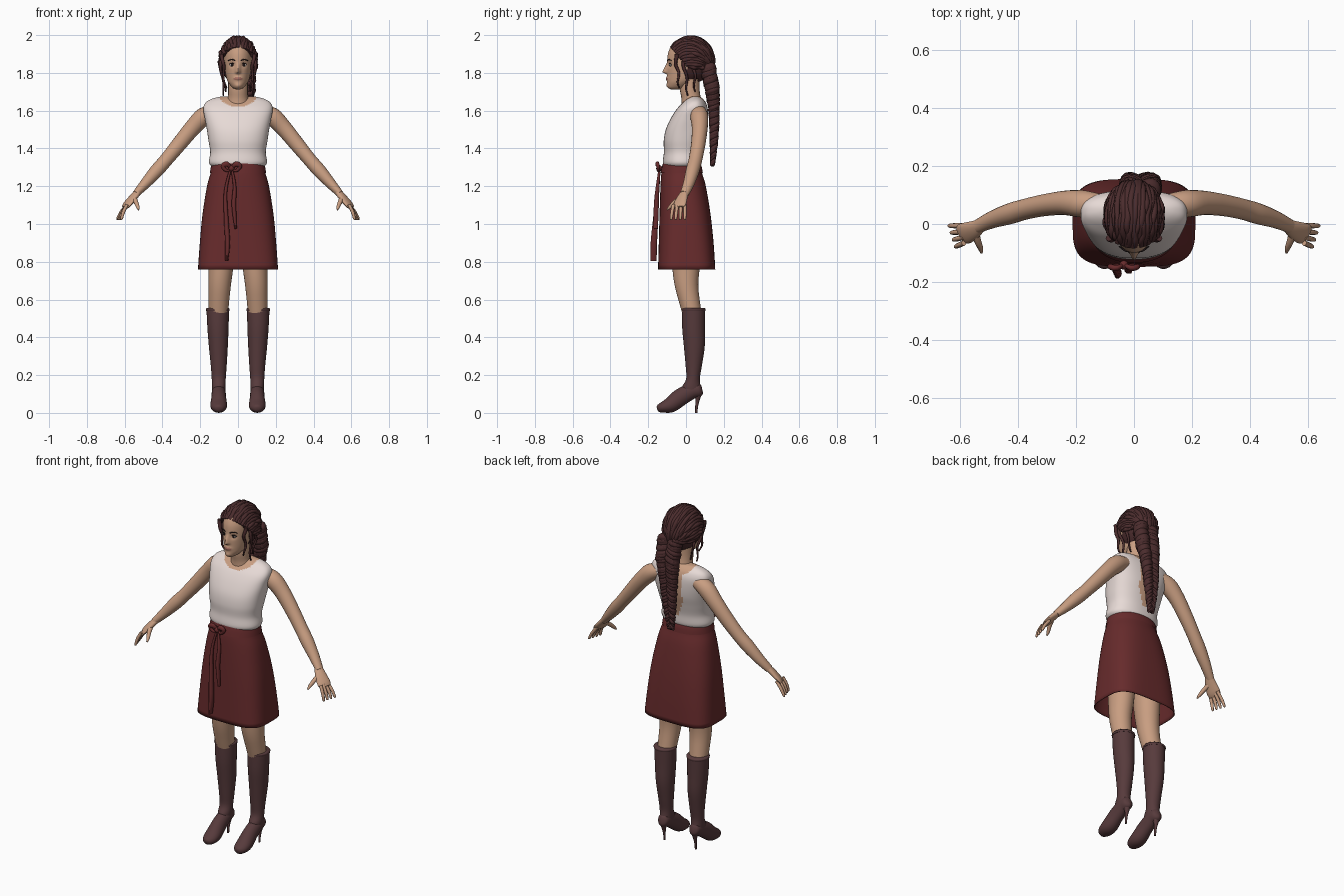
import bpy, bmesh, math, random
from mathutils import Vector

random.seed(4)


def material(name, rgb):
    m = bpy.data.materials.new(name)
    m.diffuse_color = (*rgb, 1)
    return m


SKIN = material("skin", (0.58, 0.34, 0.22))
BLOUSE = material("blouse_white", (0.82, 0.72, 0.69))
SKIRT = material("skirt_red", (0.135, 0.024, 0.025))
BOOT = material("boot_brown", (0.095, 0.043, 0.045))
HAIR = material("hair_brown", (0.07, 0.025, 0.026))
DARK = material("dark_lash", (0.02, 0.012, 0.012))
LIP = material("lip", (0.40, 0.17, 0.13))
EYE = material("eye_white", (0.65, 0.6, 0.57))


def finish(name, bm, mats, angle=50):
    bmesh.ops.recalc_face_normals(bm, faces=bm.faces)
    me = bpy.data.meshes.new(name)
    bm.to_mesh(me)
    bm.free()
    for m in mats:
        me.materials.append(m)
    me.shade_smooth()
    me.set_sharp_from_angle(angle=math.radians(angle))
    ob = bpy.data.objects.new(name, me)
    bpy.context.collection.objects.link(ob)
    return ob


def smooth_rows(rows, steps):
    """Catmull-Rom interpolation of (x, y, z, a, b, power) rows."""
    rows = [tuple(r) + (2,) * (6 - len(r)) for r in rows]
    out = []
    for i in range(len(rows) - 1):
        p0, p1 = rows[max(i - 1, 0)], rows[i]
        p2, p3 = rows[i + 1], rows[min(i + 2, len(rows) - 1)]
        for k in range(steps):
            t = k / steps
            out.append([0.5 * (2 * b + (c - a) * t + (2 * a - 5 * b + 4 * c - d) * t * t
                               + (3 * b - a - 3 * c + d) * t ** 3)
                        for a, b, c, d in zip(p0, p1, p2, p3)])
    return out + [list(rows[-1])]


def loft(name, rows, mats, n=20, steps=4, flat=False, caps=True, shape=None, rule=None):
    """Skin superellipse rings; flat rings lie in xy, others stand across the path."""
    rows = smooth_rows(rows, steps)
    pts = [Vector(r[:3]) for r in rows]
    bm, rings, u = bmesh.new(), [], None
    for i, r in enumerate(rows):
        if flat:
            u, v = Vector((1, 0, 0)), Vector((0, 1, 0))
        else:
            t = (pts[min(i + 1, len(pts) - 1)] - pts[max(i - 1, 0)]).normalized()
            if u is None:
                u = t.cross(Vector((0, 0, 1))) if abs(t.z) < 0.9 else Vector((1, 0, 0))
            u = (u - t * u.dot(t)).normalized()
            v = t.cross(u)
        ring = []
        for k in range(n):
            c, s = math.cos(math.tau * k / n), math.sin(math.tau * k / n)
            e = 2 / r[5]
            co = pts[i] + u * (r[3] * math.copysign(abs(c) ** e, c)) \
                + v * (r[4] * math.copysign(abs(s) ** e, s))
            ring.append(bm.verts.new(shape(co) if shape else co))
        rings.append(ring)
    for lo, hi in zip(rings, rings[1:]):
        for k in range(n):
            bm.faces.new((lo[k], lo[(k + 1) % n], hi[(k + 1) % n], hi[k]))
    if caps:
        bm.faces.new(rings[0])
        bm.faces.new(rings[-1])
    if rule:
        for f in bm.faces:
            f.material_index = rule(f.calc_center_median())
    return finish(name, bm, mats)


def prof(z, front, back, w, p=2.0):
    return (0, (front + back) / 2, z, w, (back - front) / 2, p)


def ball(name, centre, radii, mat, seg=16):
    bm = bmesh.new()
    bmesh.ops.create_uvsphere(bm, u_segments=seg, v_segments=seg // 2, radius=1)
    for v in bm.verts:
        v.co = Vector(centre) + Vector([a * b for a, b in zip(v.co, radii)])
    return finish(name, bm, [mat])


def bump(d, s):
    return math.exp(-(d / s) ** 2)


# Head with nose, sockets and lips pushed out of the loft
def face(co):
    if co.y < -0.02:
        x, z = co.x, co.z
        nose = max(0, min(1, (1.855 - z) / 0.05)) if z > 1.805 else bump(z - 1.805, 0.008)
        co.y -= 0.026 * nose * bump(x, 0.012)
        co.y += 0.009 * bump(abs(x) - 0.03, 0.016) * bump(z - 1.843, 0.014)
        co.y -= 0.007 * bump(x, 0.022) * bump(z - 1.77, 0.010)
        co.y -= 0.006 * bump(x, 0.02) * bump(z - 1.732, 0.012)
    return co


def lips(c):
    return int(c.y < -0.07 and (c.x / 0.024) ** 2 + ((c.z - 1.77) / 0.009) ** 2 < 1)


loft("head", [prof(1.713, -0.08, -0.02, 0.012), prof(1.722, -0.094, 0.0, 0.03),
              prof(1.745, -0.1, 0.04, 0.049), prof(1.77, -0.1, 0.075, 0.06),
              prof(1.81, -0.1, 0.1, 0.068), prof(1.86, -0.1, 0.115, 0.073),
              prof(1.91, -0.093, 0.12, 0.073), prof(1.95, -0.07, 0.1, 0.06),
              prof(1.975, -0.02, 0.06, 0.03)], [SKIN, LIP], n=96, steps=8, flat=True,
     shape=face, rule=lips)
loft("neck", [(0, 0.035, 1.6, 0.075, 0.06), (0, 0.028, 1.66, 0.055, 0.052),
              (0, 0.02, 1.71, 0.052, 0.052), (0, 0.02, 1.77, 0.052, 0.052)], [SKIN], flat=True)
for s, side in ((1, "left"), (-1, "right")):
    ball(side + "_eye", (s * 0.031, -0.081, 1.842), (0.014, 0.007, 0.0075), EYE)
    ball(side + "_iris", (s * 0.031, -0.0865, 1.842), (0.007, 0.003, 0.007), DARK)
    loft(side + "_lash", [(s * 0.016, -0.085, 1.845, 0.002, 0.002), (s * 0.031, -0.087, 1.851, 0.003, 0.003),
                          (s * 0.047, -0.078, 1.845, 0.002, 0.002)], [DARK], n=8)
    loft(side + "_brow", [(s * 0.014, -0.096, 1.864, 0.003, 0.003), (s * 0.033, -0.091, 1.871, 0.003, 0.003),
                          (s * 0.052, -0.077, 1.865, 0.002, 0.002)], [DARK], n=8)
    ball(side + "_ear", (s * 0.074, 0.015, 1.83), (0.009, 0.018, 0.03), SKIN)


# Sleeveless blouse; neckline and open back show skin
def bare(c):
    neckline = (c.x / 0.1) ** 2 + ((c.z - 1.685) / 0.065) ** 2 < 1
    slit = c.y > 0 and 1.35 < c.z and abs(c.x) < 0.05 * min(1, (c.z - 1.35) / 0.12)
    return int(neckline or slit)


loft("blouse", [prof(1.3, -0.11, 0.07, 0.135, 2.2), prof(1.325, -0.123, 0.082, 0.154, 2.2),
                prof(1.38, -0.117, 0.085, 0.147, 2.3), prof(1.44, -0.118, 0.098, 0.156, 2.4),
                prof(1.5, -0.107, 0.112, 0.165, 2.5), prof(1.56, -0.08, 0.117, 0.176, 2.6),
                prof(1.61, -0.048, 0.115, 0.184, 2.6), prof(1.642, -0.018, 0.105, 0.172, 2.5),
                prof(1.662, 0.005, 0.09, 0.14, 2.4), prof(1.674, 0.025, 0.075, 0.095)],
     [BLOUSE, SKIN], n=96, steps=6, flat=True, rule=bare)

# Flared skirt, open below, with waistband
skirt = loft("skirt", [prof(1.325, -0.118, 0.072, 0.135, 2.2), prof(1.27, -0.13, 0.085, 0.145, 2.2),
                       prof(1.2, -0.135, 0.105, 0.164, 2.4), prof(1.05, -0.14, 0.13, 0.188, 2.8),
                       prof(0.9, -0.144, 0.146, 0.202, 3.2), prof(0.76, -0.148, 0.155, 0.212, 3.6)],
             [SKIRT], n=72, flat=True, caps=False)
skirt.modifiers.new("cloth", "SOLIDIFY").thickness = 0.005
loft("waistband", [prof(1.27, -0.134, 0.089, 0.149, 2.2), prof(1.3, -0.128, 0.084, 0.144, 2.2),
                   prof(1.322, -0.122, 0.076, 0.139, 2.2)], [SKIRT], n=48, flat=True, caps=False)

# Bow with two hanging ribbon ends
ball("bow_knot", (-0.035, -0.142, 1.295), (0.016, 0.016, 0.017), SKIRT)
for s in (1, -1):
    loft("bow_loop", [(-0.035, -0.14, 1.295, 0.006, 0.006), (-0.035 + s * 0.025, -0.152, 1.318, 0.01, 0.014),
                      (-0.035 + s * 0.045, -0.148, 1.305, 0.01, 0.012),
                      (-0.035 + s * 0.025, -0.146, 1.282, 0.008, 0.008),
                      (-0.035, -0.14, 1.293, 0.006, 0.006)], [SKIRT], n=10)
loft("long_ribbon", [(-0.04, -0.14, 1.29, 0.006, 0.006), (-0.066, -0.15, 1.17, 0.009, 0.009),
                     (-0.062, -0.162, 1.02, 0.012, 0.014), (-0.055, -0.17, 0.9, 0.013, 0.018),
                     (-0.06, -0.172, 0.805, 0.008, 0.017)], [SKIRT], n=10)
loft("short_ribbon", [(-0.032, -0.14, 1.29, 0.006, 0.006), (-0.018, -0.15, 1.2, 0.009, 0.01),
                      (-0.022, -0.157, 1.1, 0.012, 0.014), (-0.012, -0.16, 0.975, 0.006, 0.012)], [SKIRT], n=10)

# Limbs, mirrored
for s, side in ((1, "left"), (-1, "right")):
    def m(*rows):
        return [(s * r[0],) + tuple(r[1:]) for r in rows]

    loft(side + "_arm", m((0.12, 0.07, 1.595, 0.035, 0.035), (0.18, 0.07, 1.57, 0.047, 0.048),
                          (0.24, 0.073, 1.51, 0.042, 0.044), (0.31, 0.065, 1.425, 0.038, 0.04),
                          (0.38, 0.05, 1.34, 0.036, 0.036), (0.43, 0.035, 1.283, 0.036, 0.036),
                          (0.49, 0.015, 1.215, 0.03, 0.028), (0.54, -0.008, 1.16, 0.024, 0.019)), [SKIN])
    loft(side + "_palm", m((0.53, -0.004, 1.17, 0.022, 0.017), (0.555, -0.02, 1.14, 0.032, 0.017),
                           (0.585, -0.033, 1.105, 0.038, 0.014), (0.6, -0.038, 1.088, 0.032, 0.008)), [SKIN], n=16)
    for i in range(4):
        y = -0.006 - 0.02 * i
        loft(side + "_finger", m((0.588, y, 1.102, 0.009, 0.009),
                                 (0.618 - 0.004 * i, y - 0.005 * i / 2, 1.065, 0.009, 0.009),
                                 (0.637 - 0.007 * i, y - 0.004 * i, 1.03, 0.007, 0.007),
                                 (0.639 - 0.007 * i, y - 0.004 * i, 1.022, 0.003, 0.003)), [SKIN], n=10)
    loft(side + "_thumb", m((0.55, -0.025, 1.14, 0.014, 0.014), (0.54, -0.06, 1.115, 0.012, 0.012),
                            (0.53, -0.085, 1.09, 0.009, 0.009), (0.527, -0.1, 1.075, 0.004, 0.004)), [SKIN], n=10)
    loft(side + "_leg", m((0.085, 0.0, 1.05, 0.083, 0.09), (0.09, 0.0, 0.8, 0.068, 0.075),
                          (0.097, 0.002, 0.68, 0.06, 0.063), (0.102, 0.02, 0.58, 0.054, 0.055),
                          (0.105, 0.038, 0.5, 0.05, 0.05)), [SKIN], flat=True, n=28)
    # Tall heeled boot
    loft(side + "_boot_shaft", m((0.107, 0.04, 0.553, 0.06, 0.061), (0.106, 0.04, 0.45, 0.056, 0.06),
                                 (0.104, 0.044, 0.35, 0.05, 0.055), (0.102, 0.041, 0.25, 0.042, 0.043),
                                 (0.102, 0.037, 0.18, 0.037, 0.036), (0.102, 0.028, 0.135, 0.036, 0.05),
                                 (0.102, 0.03, 0.1, 0.033, 0.045)), [BOOT], flat=True, n=28)
    loft(side + "_boot_cuff", m((0.107, 0.04, 0.556, 0.058, 0.059), (0.107, 0.04, 0.55, 0.063, 0.064),
                                (0.107, 0.04, 0.54, 0.061, 0.062)), [BOOT], flat=True, n=28)
    loft(side + "_boot_foot", m((0.102, 0.086, 0.125, 0.01, 0.02), (0.102, 0.072, 0.122, 0.03, 0.036),
                                (0.102, 0.03, 0.115, 0.036, 0.042), (0.102, -0.03, 0.082, 0.039, 0.046),
                                (0.102, -0.08, 0.044, 0.044, 0.042), (0.102, -0.12, 0.03, 0.04, 0.03),
                                (0.102, -0.145, 0.024, 0.025, 0.02), (0.102, -0.153, 0.022, 0.009, 0.01)), [BOOT], n=24)
    loft(side + "_boot_heel", m((0.102, 0.06, 0.105, 0.024, 0.027), (0.102, 0.062, 0.075, 0.013, 0.013),
                                (0.102, 0.057, 0.04, 0.007, 0.008), (0.102, 0.054, 0.0, 0.005, 0.006)),
         [BOOT], flat=True, n=12)

# Hair cap, open at the face
CENTRE, RADII = Vector((0, 0.025, 1.865)), (0.095, 0.116, 0.122)
bm = bmesh.new()
bmesh.ops.create_uvsphere(bm, u_segments=40, v_segments=24, radius=1)
for v in bm.verts:
    v.co = CENTRE + Vector([a * b for a, b in zip(v.co, RADII)])
bmesh.ops.delete(bm, geom=[f for f in bm.faces if (c := f.calc_center_median()).z < 1.91 and c.y < 0.0
                           or c.z < 1.77 and c.y < 0.06], context="FACES")
finish("hair_cap", bm, [HAIR])


# Wavy strands swept from the hairline to the nape
def on_cap(d, k=1.0):
    d = d.normalized() * k
    return CENTRE + Vector([a * b for a, b in zip(d, RADII)])


GATHER = Vector((0.1, 0.9, -0.3))
for i in range(30):
    th = math.pi * i / 29
    start = Vector((math.cos(th), -0.12 - 0.78 * math.sin(th), -0.25 + 0.8 * math.sin(th)))
    lift = Vector((0, 0, 0.9 * math.sin(th)))
    rows = []
    for k in range(9):
        t = k / 8
        d = start * (1 - t) + (GATHER + Vector((0.5 * math.cos(th), 0, 0))) * t + lift * 4 * t * (1 - t) * 0.6
        p = on_cap(d, 1.0 + random.uniform(-0.015, 0.03))
        r = 0.011 + random.uniform(-0.002, 0.002)
        rows.append((p.x + random.uniform(-0.004, 0.004), p.y, min(p.z, 1.988), r, r))
    loft("hair_strand", rows, [HAIR], n=8, steps=4)

# Curled locks beside the face
for s in (1, -1):
    for x, y0, y1, z1 in ((0.082, -0.055, -0.035, 1.72), (0.09, -0.015, 0.01, 1.68), (0.085, 0.035, 0.05, 1.70)):
        rows = []
        for k in range(12):
            t = k / 11
            rows.append((s * (x - 0.018 * t * t + 0.005 * math.sin(9 * t + y0 * 90)),
                         y0 + (y1 - y0) * t + 0.006 * math.cos(11 * t), 1.9 + (z1 - 1.9) * t,
                         0.011 - 0.007 * t, 0.011 - 0.007 * t))
        loft("face_lock", rows, [HAIR], n=8, steps=3)

# Three-strand braid down the back
spine = smooth_rows([(0.02, 0.115, 1.84, 1, 1), (0.022, 0.137, 1.72, 1, 1), (0.012, 0.148, 1.6, 0.78, 0.7),
                     (0.004, 0.148, 1.45, 0.58, 0.55), (0, 0.14, 1.31, 0.3, 0.3)], 16)
for k in range(3):
    for off in (-0.35, 0.35):
        rows = []
        for i, (x, y, z, w, d, _) in enumerate(spine):
            ph = math.tau * (5.5 * i / (len(spine) - 1) + k / 3) + off
            r = 0.024 * w + random.uniform(-0.001, 0.001)
            rows.append((x + 0.052 * w * math.sin(ph), y + 0.02 * d * math.sin(2 * ph), z, r, r * 0.8))
        loft("braid_strand", rows, [HAIR], n=10, steps=2)
ball("braid_tip", (0, 0.14, 1.325), (0.016, 0.014, 0.02), HAIR)
